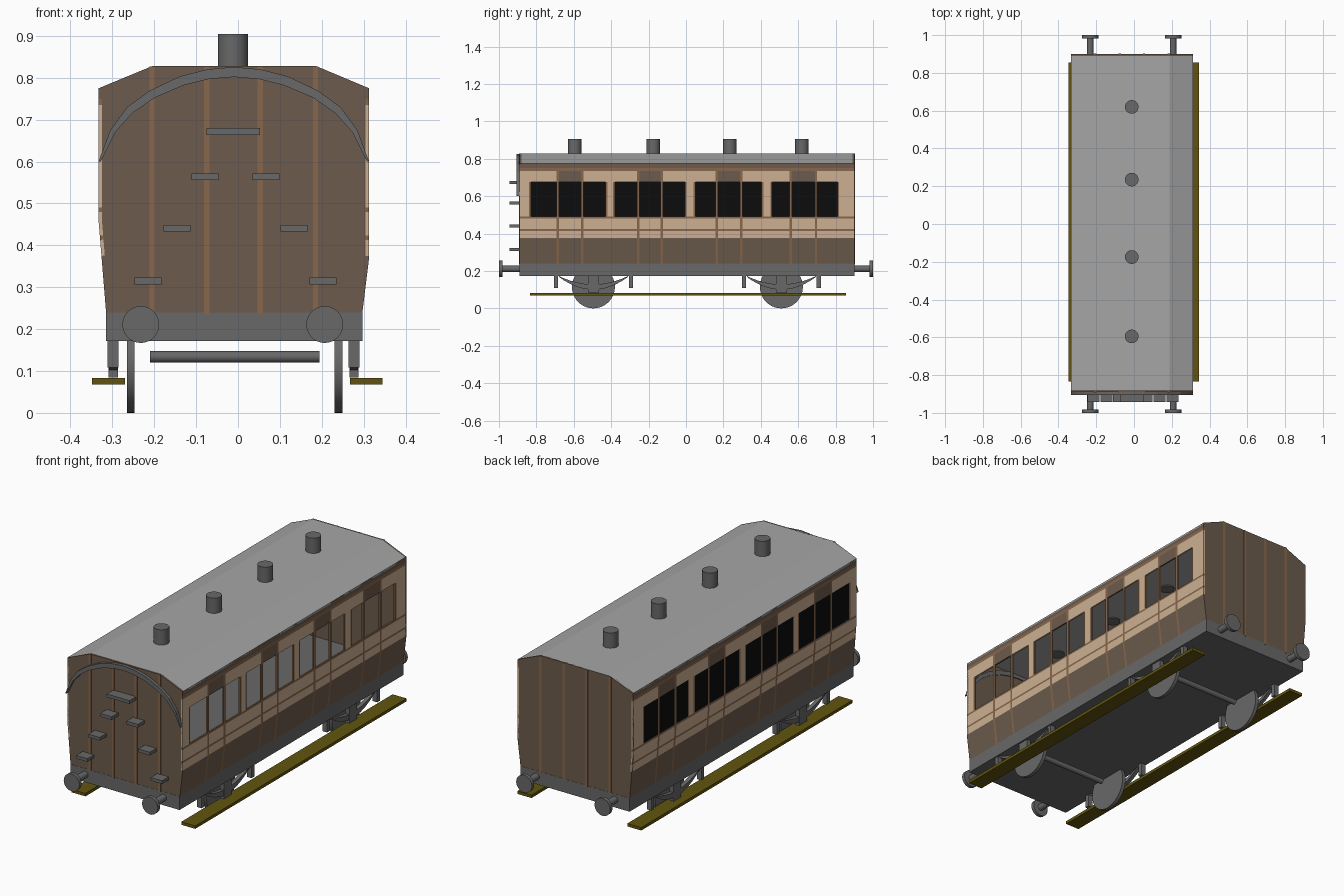
import bpy, bmesh, math
from mathutils import Matrix, Vector

if "Cube" in bpy.data.objects:
    bpy.data.objects.remove(bpy.data.objects["Cube"])


def mat(name, r, g, b):
    m = bpy.data.materials.new(name)
    lin = lambda c: (c / 255 / 12.92) if c < 11 else ((c / 255 + 0.055) / 1.055) ** 2.4
    m.diffuse_color = (lin(r), lin(g), lin(b), 1)
    m.use_nodes = True
    m.node_tree.nodes["Principled BSDF"].inputs["Base Color"].default_value = m.diffuse_color
    return m


BROWN = mat("dark brown", 108, 91, 76)
CREAM = mat("cream", 205, 176, 146)
COPPER = mat("copper trim", 135, 103, 76)
BLACK = mat("black glass", 12, 12, 12)
ROOF = mat("roof grey", 166, 166, 166)
GREY = mat("iron grey", 104, 104, 104)
OLIVE = mat("olive board", 98, 84, 14)

FRONT, BACK, CX = -0.89, 0.90, -0.01


def finish(name, bm, mats, fix=True):
    if fix:
        bmesh.ops.recalc_face_normals(bm, faces=bm.faces)
    me = bpy.data.meshes.new(name)
    bm.to_mesh(me)
    bm.free()
    for m in mats:
        me.materials.append(m)
    ob = bpy.data.objects.new(name, me)
    bpy.context.collection.objects.link(ob)
    return ob


def box(name, x0, x1, y0, y1, z0, z1, m):
    bm = bmesh.new()
    bmesh.ops.create_cube(bm, size=1)
    for v in bm.verts:
        v.co = Vector(((x0 + x1) / 2 + v.co.x * (x1 - x0),
                       (y0 + y1) / 2 + v.co.y * (y1 - y0),
                       (z0 + z1) / 2 + v.co.z * (z1 - z0)))
    return finish(name, bm, [m])


def cyl(name, centre, r, length, axis, m, n=32):
    bm = bmesh.new()
    bmesh.ops.create_cone(bm, cap_ends=True, segments=n, radius1=r, radius2=r, depth=length)
    rot = {'X': Matrix.Rotation(math.pi / 2, 4, 'Y'),
           'Y': Matrix.Rotation(math.pi / 2, 4, 'X'), 'Z': Matrix()}[axis]
    bmesh.ops.transform(bm, matrix=Matrix.Translation(centre) @ rot, verts=bm.verts)
    for f in bm.faces:
        f.smooth = len(f.verts) == 4
    for e in bm.edges:
        e.smooth = all(len(f.verts) == 4 for f in e.link_faces)
    return finish(name, bm, [m])


def prism(name, pts, axis, a, b, m):
    """Extrude a closed 2D outline along X (y,z outline) or Y (x,z outline)."""
    bm = bmesh.new()
    place = (lambda p, t: (t, p[0], p[1])) if axis == 'X' else (lambda p, t: (p[0], t, p[1]))
    v0 = [bm.verts.new(place(p, a)) for p in pts]
    v1 = [bm.verts.new(place(p, b)) for p in pts]
    n = len(pts)
    for i in range(n):
        bm.faces.new((v0[i], v0[(i + 1) % n], v1[(i + 1) % n], v1[i]))
    bm.faces.new(v0)
    bm.faces.new(v1[::-1])
    return finish(name, bm, [m])


# Side walls: a grid of panels, coloured by position
GROUPS = [(-0.83, -0.43), (-0.38, -0.005), (0.05, 0.405), (0.46, 0.81)]
DOORS = [(-0.685, -0.555), (-0.255, -0.13), (0.165, 0.295), (0.56, 0.695)]
WIN_Z = (0.49, 0.675)
BANDS = [(0.413, 0.423), (0.48, 0.49), (0.735, 0.75)]
HW = 0.0065
strips = [(d - HW, d + HW) for pair in DOORS for d in pair]
frames = [(g[0] - 0.009, g[0]) for g in GROUPS] + [(g[1], g[1] + 0.009) for g in GROUPS]


def inside(v, ranges):
    return any(a < v < b for a, b in ranges)


def panel_colour(y, z):
    if z > 0.75:
        return 0
    if inside(y, strips) or inside(z, BANDS):
        return 2
    if WIN_Z[0] < z < WIN_Z[1]:
        if inside(y, GROUPS):
            return 3
        if inside(y, frames):
            return 2
    if z < 0.375 or (z > WIN_Z[1] and inside(y, DOORS)):
        return 0
    return 1


def side_wall(name, foot, wide, knee, open_windows):
    ys = sorted({FRONT, BACK, *[v for r in strips + frames + GROUPS for v in r]})
    zs = sorted({0.24, 0.375, 0.775, knee, *WIN_Z, *[v for r in BANDS for v in r]})
    xat = lambda z: foot + (wide - foot) * min(1, (z - 0.24) / (knee - 0.24))
    bm = bmesh.new()
    grid = [[bm.verts.new((xat(z), y, z)) for z in zs] for y in ys]
    for i in range(len(ys) - 1):
        for j in range(len(zs) - 1):
            c = panel_colour((ys[i] + ys[i + 1]) / 2, (zs[j] + zs[j + 1]) / 2)
            if c == 3 and open_windows:
                continue
            q = [grid[i][j], grid[i + 1][j], grid[i + 1][j + 1], grid[i][j + 1]]
            f = bm.faces.new(q if wide > 0 else q[::-1])
            f.material_index = c
    ob = finish(name, bm, [BROWN, CREAM, COPPER, BLACK], fix=False)
    s = ob.modifiers.new("thickness", 'SOLIDIFY')
    s.thickness, s.offset = 0.008, -1


side_wall("right_wall", 0.297, 0.313, 0.37, True)
side_wall("left_wall", -0.315, -0.333, 0.46, False)

# End walls with upright copper trim
END = [(-0.315, 0.24), (0.297, 0.24), (0.313, 0.37), (0.313, 0.775),
       (0.187, 0.828), (-0.205, 0.828), (-0.333, 0.775), (-0.333, 0.46)]
for tag, y, s in (("front", FRONT, -1), ("back", BACK, 1)):
    prism(tag + "_wall", END, 'Y', y, y - s * 0.01, BROWN)
    for x in (-0.205, -0.075, 0.053, 0.185):
        box(tag + "_trim", x - 0.0065, x + 0.0065, *sorted((y, y + s * 0.003)), 0.235, 0.827, COPPER)

# Roof shell and vents
R = [(-0.333, 0.775), (-0.205, 0.828), (0.187, 0.828), (0.313, 0.775)]
prism("roof", R + [(x, z - 0.008) for x, z in R[::-1]], 'Y', FRONT + 0.001, BACK - 0.001, ROOF)
for y in (-0.595, -0.175, 0.235, 0.62):
    cyl("roof_vent", (-0.012, y, 0.86), 0.036, 0.09, 'Z', GREY)

# Arched moulding on the front wall
half_out = [(0.323, 0.60), (0.295, 0.675), (0.255, 0.73), (0.20, 0.77), (0.13, 0.803), (0.065, 0.82)]
half_in = [(0.318, 0.60), (0.283, 0.67), (0.243, 0.715), (0.19, 0.752), (0.12, 0.782), (0.06, 0.797)]
arc = lambda h, top: ([(CX - x, z) for x, z in h] + [(CX, top)] + [(CX + x, z) for x, z in h[::-1]])
prism("front_arch", arc(half_out, 0.826) + arc(half_in, 0.802)[::-1], 'Y', -0.906, FRONT + 0.015, GREY)

# Climbing steps on the front wall
box("top_step", -0.075, 0.053, -0.943, FRONT, 0.664, 0.68, GREY)
for off, z in ((0.073, 0.564), (0.14, 0.441), (0.209, 0.315)):
    for s in (-1, 1):
        x = CX + 0.004 + s * off
        box("end_step", x - 0.032, x + 0.032, -0.943, FRONT, z - 0.008, z + 0.008, GREY)

# Chassis, buffers and running boards
box("chassis", -0.315, 0.297, FRONT - 0.001, BACK + 0.001, 0.172, 0.24, GREY)
for x in (-0.232, 0.207):
    for s, y in ((-1, FRONT), (1, BACK)):
        cyl("buffer_shank", (x, s * 0.935, 0.211), 0.017, 0.11, 'Y', GREY, 20)
        cyl("buffer_head", (x, s * 0.991, 0.211), 0.044, 0.018, 'Y', GREY)
box("left_running_board", -0.348, -0.27, -0.835, 0.855, 0.068, 0.083, OLIVE)
box("right_running_board", 0.267, 0.345, -0.835, 0.855, 0.068, 0.083, OLIVE)

# Wheels, axles and leaf springs
for yc in (-0.495, 0.51):
    cyl("axle", (-0.0075, yc, 0.134), 0.0135, 0.405, 'X', GREY, 16)
    for xw, xs in ((-0.256, -0.298), (0.24, 0.277)):
        cyl("wheel", (xw, yc, 0.115), 0.115, 0.018, 'X', GREY, 40)
        ts = [i / 6 - 1 for i in range(13)]
        spring = ([(yc + 0.185 * t, 0.10 + 0.068 * t * t) for t in ts]
                  + [(yc + 0.185 * t, 0.128 + 0.045 * t * t) for t in ts[::-1]])
        prism("leaf_spring", spring, 'X', xs - 0.01, xs + 0.01, GREY)
        box("axle_box", xs - 0.011, xs + 0.011, yc - 0.03, yc + 0.03, 0.085, 0.172, GREY)
        for s in (-1, 1):
            yh = yc + s * 0.2
            box("spring_hanger", xs - 0.013, xs + 0.013, yh - 0.011, yh + 0.011, 0.108, 0.174, GREY)
